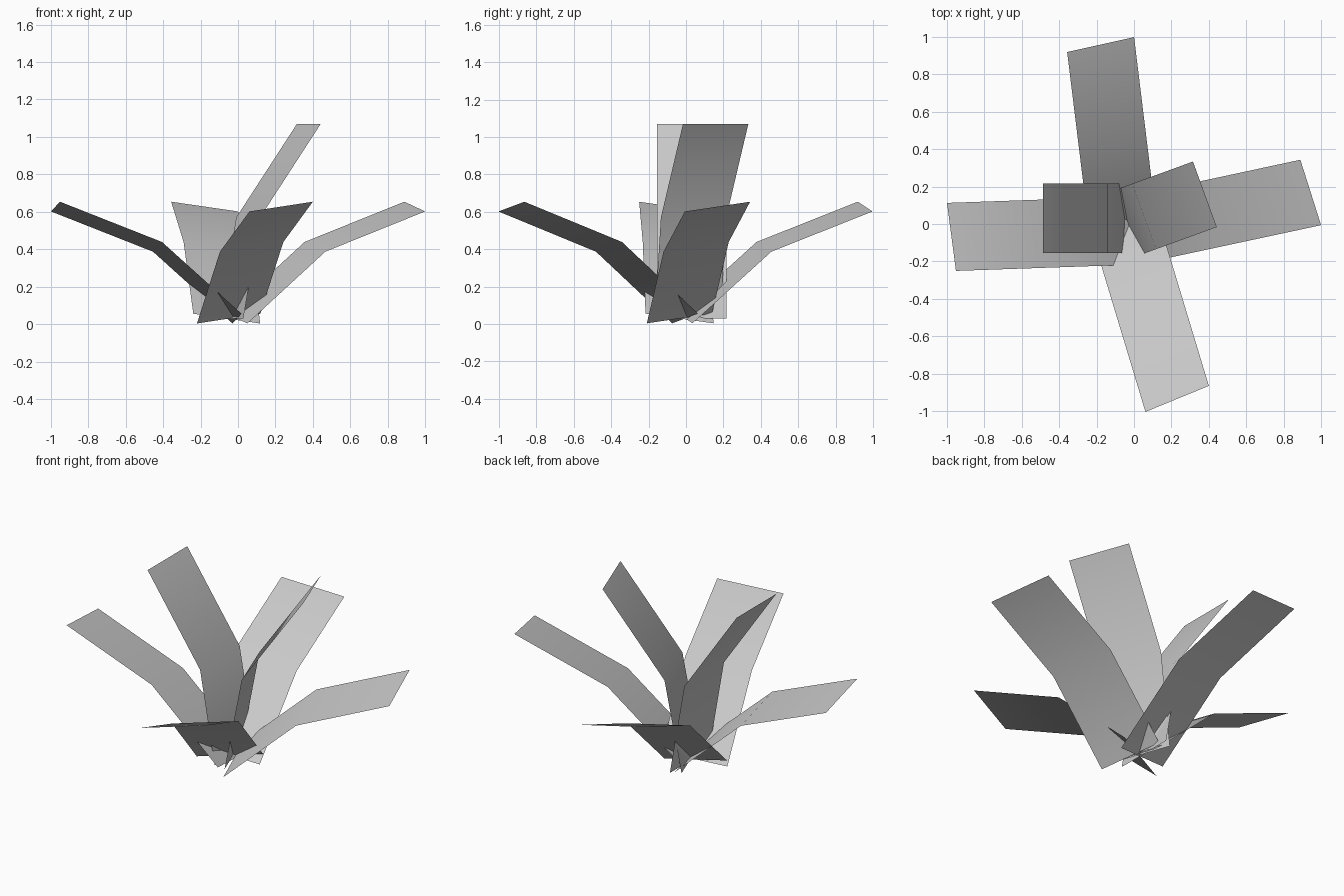
import bpy
import bmesh
from math import radians, sin, cos
from mathutils import Vector

cube = bpy.data.objects.get("Cube")
if cube:
    bpy.data.objects.remove(cube, do_unlink=True)

# Single grey for every blade
grey = bpy.data.materials.new("leaf grey")
grey.use_nodes = True
colour = (0.58, 0.58, 0.58, 1)
grey.diffuse_color = colour
grey.node_tree.nodes["Principled BSDF"].inputs["Base Color"].default_value = colour

# Side profiles as (distance outward, height): base, bend, tip
SPREAD = [(0, 0.03), (0.425, 0.413), (0.97, 0.628)]
UPRIGHT = [(0, 0.03), (0.095, 0.57), (0.44, 1.07)]


def blade(name, base, heading, profile, skew=0, tilt=0, half_width=0.186):
    """A flat strip, bent once, rising from the base along a heading."""
    a = radians(heading)
    out = Vector((cos(a), sin(a), 0))
    b = radians(heading + 90 + skew)
    side = Vector((cos(b), sin(b), 0)) * half_width + Vector((0, 0, tilt))
    bm = bmesh.new()
    rows = []
    for distance, height in profile:
        centre = Vector((*base, height)) + out * distance
        rows.append([bm.verts.new(centre + side * s) for s in (-1, 1)])
    for (a0, a1), (b0, b1) in zip(rows, rows[1:]):
        bm.faces.new((a0, b0, b1, a1))
    for face in bm.faces:
        face.smooth = True
    mesh = bpy.data.meshes.new(name)
    bm.to_mesh(mesh)
    bm.free()
    mesh.materials.append(grey)
    bpy.context.collection.objects.link(bpy.data.objects.new(name, mesh))


# Four spreading outer blades, each slightly twisted
for name, base, heading in (
    ("front_blade", (-0.05, -0.005), -73.2),
    ("left_blade", (-0.005, -0.035), 12.1),
    ("back_blade", (-0.06, -0.005), 97),
    ("right_blade", (-0.005, -0.035), 182),
):
    blade(name, base, heading, SPREAD, skew=5.5, tilt=0.026, half_width=0.183)

# Two steep inner blades
blade("inner_left_blade", (-0.035, 0.008), 20, UPRIGHT)
blade("inner_right_blade", (-0.045, 0.03), 180, UPRIGHT)
